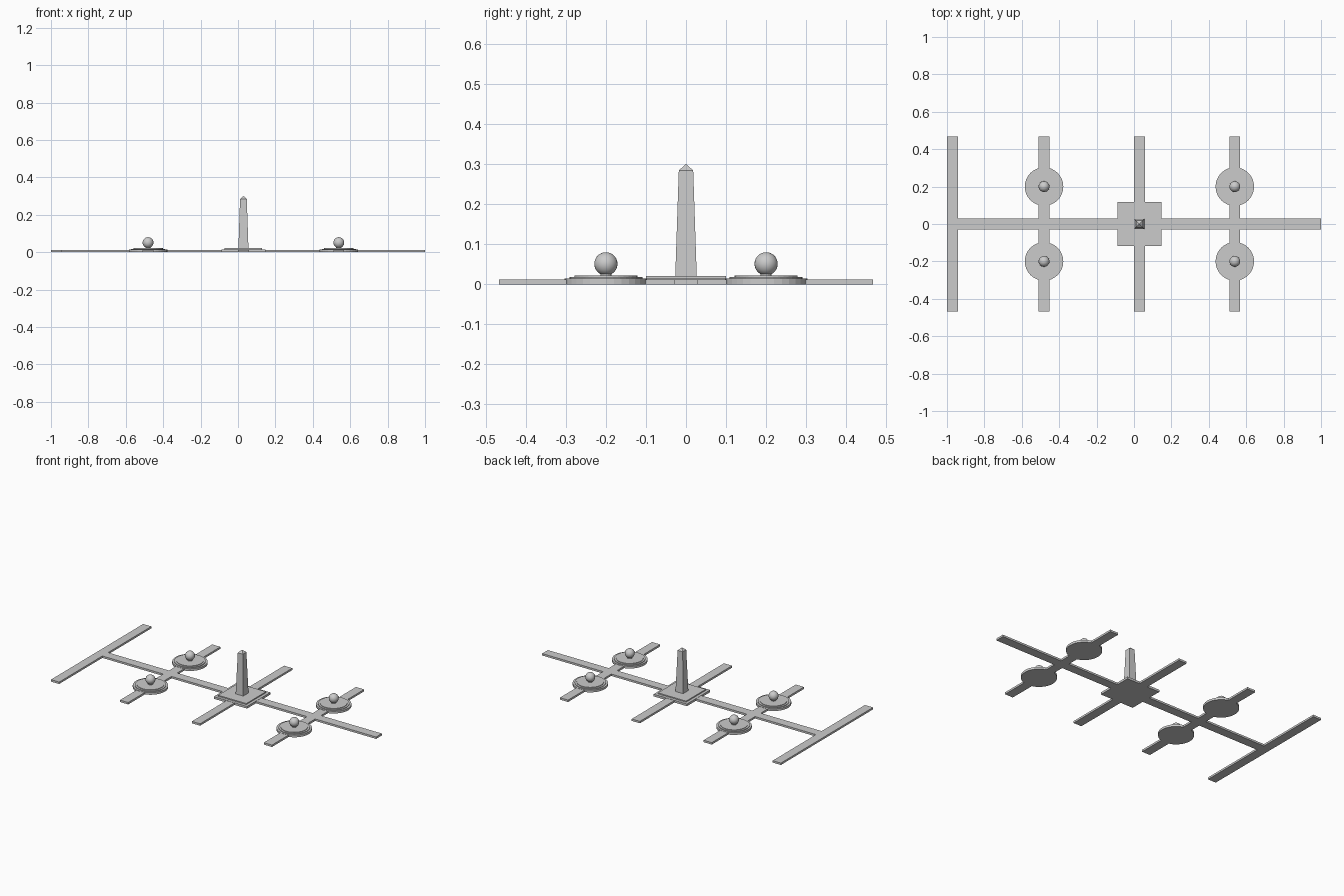
import bpy
import bmesh
import math

cube = bpy.data.objects.get("Cube")
if cube:
    bpy.data.objects.remove(cube, do_unlink=True)

stone = bpy.data.materials.new("grey_stone")
stone.use_nodes = True
GREY = (0.6, 0.6, 0.6, 1)
stone.diffuse_color = GREY
stone.node_tree.nodes["Principled BSDF"].inputs["Base Color"].default_value = GREY


def make_object(name, bm, location, smooth=False):
    mesh = bpy.data.meshes.new(name)
    bmesh.ops.recalc_face_normals(bm, faces=bm.faces)
    for face in bm.faces:
        face.smooth = smooth
    bm.to_mesh(mesh)
    bm.free()
    mesh.materials.append(stone)
    obj = bpy.data.objects.new(name, mesh)
    obj.location = location
    bpy.context.collection.objects.link(obj)
    return obj


def tiered(name, profile, sides, location, turn=0.0):
    """Stack rings of (radius, height) into a closed solid."""
    bm = bmesh.new()
    rings = []
    for radius, z in profile:
        angles = [turn + math.tau * i / sides for i in range(sides)]
        rings.append([bm.verts.new((radius * math.cos(a), radius * math.sin(a), z))
                      for a in angles])
    for low, high in zip(rings, rings[1:]):
        for i in range(sides):
            j = (i + 1) % sides
            bm.faces.new((low[i], low[j], high[j], high[i]))
    bm.faces.new(rings[0][::-1])
    bm.faces.new(rings[-1])
    bmesh.ops.remove_doubles(bm, verts=bm.verts, dist=0.00001)
    return make_object(name, bm, location)


def square(name, profile, location):
    """Same as tiered, with half widths and sides facing the axes."""
    corners = [(half * math.sqrt(2), z) for half, z in profile]
    return tiered(name, corners, 4, location, math.pi / 4)


def path(name, x0, x1, y0, y1):
    bm = bmesh.new()
    bmesh.ops.create_cube(bm, size=1)
    bmesh.ops.scale(bm, vec=(x1 - x0, y1 - y0, THICK), verts=bm.verts)
    return make_object(name, bm, ((x0 + x1) / 2, (y0 + y1) / 2, THICK / 2))


THICK = 0.0125
HALF = 0.029
LENGTH = 0.467
CENTRE = 0.029
SPACING = 0.51

# Long path with four cross paths
path("main_path", -1 + HALF, 1, -HALF, HALF)
crossings = {"end": -1 + HALF, "right": CENTRE - SPACING,
             "centre": CENTRE, "left": CENTRE + SPACING}
for label, x in crossings.items():
    path(label + "_cross_path", x - HALF, x + HALF, -LENGTH, LENGTH)

# Central stepped plinth and obelisk
square("plinth", [(0.118, 0), (0.118, 0.014), (0.1, 0.014), (0.1, 0.021)],
       (CENTRE, 0, 0))
square("obelisk", [(0.027, 0.015), (0.018, 0.284), (0.0005, 0.3)], (CENTRE, 0, 0))

# Stepped round bases, each carrying a ball on a short foot
base_profile = [(0.103, 0), (0.103, 0.014), (0.091, 0.014), (0.091, 0.018),
                (0.079, 0.018), (0.079, 0.0215)]
for label in ("right", "left"):
    for end, side in (("front", -1), ("back", 1)):
        spot = (crossings[label], side * 0.2, 0)
        tag = end + "_" + label
        tiered(tag + "_round_base", base_profile, 32, spot)
        tiered(tag + "_ball_foot", [(0.014, 0.02), (0.014, 0.027)], 16, spot)
        bm = bmesh.new()
        bmesh.ops.create_uvsphere(bm, u_segments=24, v_segments=14, radius=0.029)
        make_object(tag + "_ball", bm, (spot[0], spot[1], 0.051), smooth=True)
